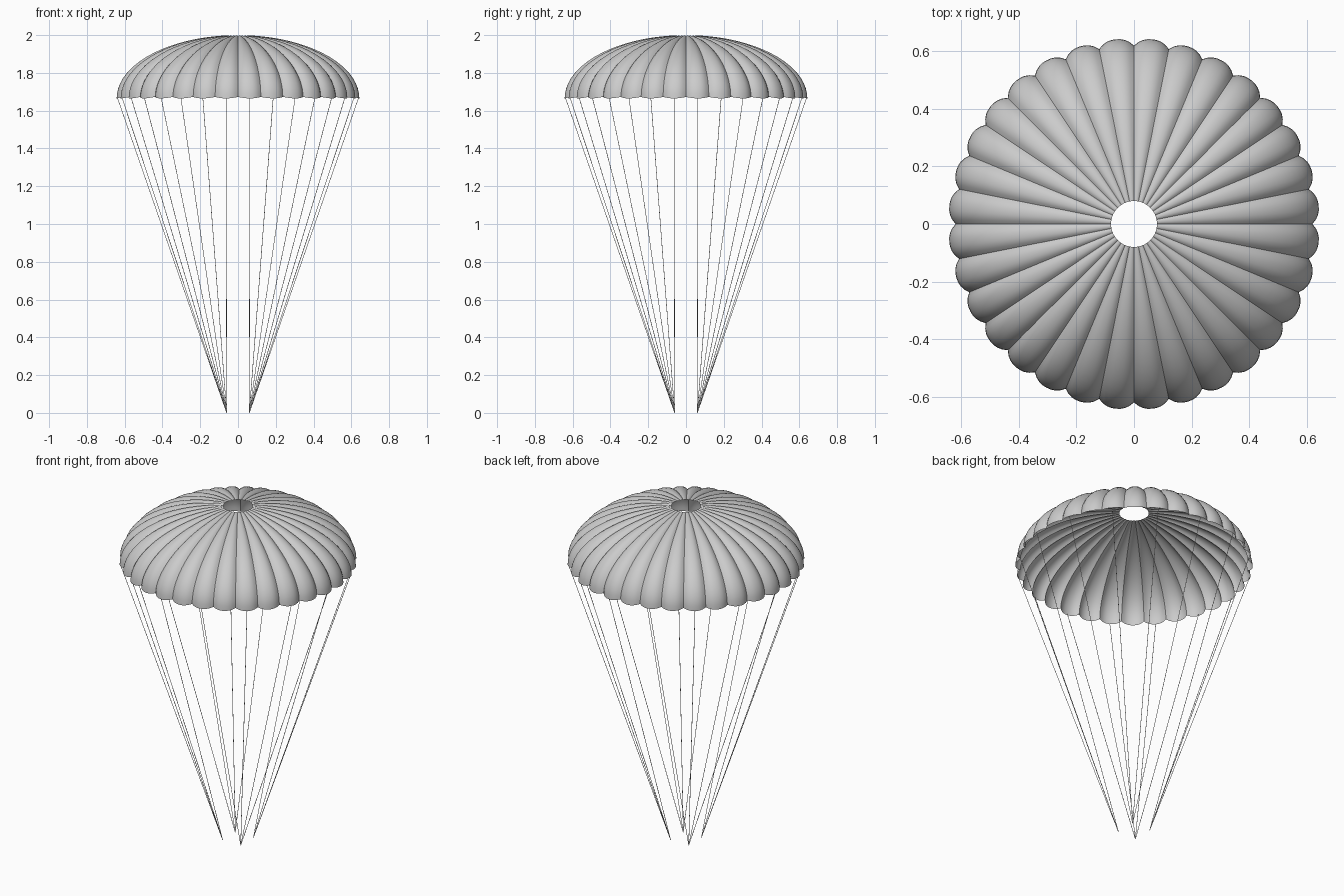
import bpy, bmesh
from math import sin, cos, pi, radians

if "Cube" in bpy.data.objects:
    bpy.data.objects.remove(bpy.data.objects["Cube"])

GORES = 32        # fabric panels
SEG = 8           # facets across each panel
RINGS = 18        # rings from vent to rim
A, B, Z0 = 0.645, 0.335, 1.665   # canopy half-width, height, rim level


def canopy_point(t, a, s):
    """Point on the canopy: t = angle from apex, a = azimuth, s = -1..1 across a gore."""
    r, z = A * sin(t), Z0 + B * cos(t)
    # surface normal of the elliptical profile
    nr, nz = sin(t) / A, cos(t) / B
    n = (nr * nr + nz * nz) ** 0.5
    inset = 0.039 * r * abs(s) ** 2.4
    r -= inset * nr / n
    z -= inset * nz / n
    # scalloped hem: seams are pulled up at the rim
    z += 0.008 * abs(s) ** 2 * (t / (pi / 2)) ** 8
    return (r * cos(a), r * sin(a), z)


# Canopy with puffed gores and an open vent at the top
bm = bmesh.new()
t0 = 0.124
count = GORES * SEG
rows = []
for i in range(RINGS + 1):
    t = t0 + (pi / 2 - t0) * i / RINGS
    rows.append([bm.verts.new(canopy_point(t, 2 * pi * j / count, 2 * (j % SEG) / SEG - 1))
                 for j in range(count)])
for up, low in zip(rows, rows[1:]):
    for j in range(count):
        k = (j + 1) % count
        bm.faces.new((up[j], low[j], low[k], up[k]))
mesh = bpy.data.meshes.new("canopy")
bm.to_mesh(mesh)
bm.free()
canopy = bpy.data.objects.new("canopy", mesh)
bpy.context.collection.objects.link(canopy)
bpy.context.view_layer.objects.active = canopy
canopy.select_set(True)
bpy.ops.object.shade_smooth_by_angle(angle=radians(30))

# Suspension lines: one from every second gore, gathered at four points
curve = bpy.data.curves.new("suspension_lines", 'CURVE')
curve.dimensions = '3D'
curve.bevel_depth = 0.0015
curve.bevel_resolution = 1
curve.use_fill_caps = True
for k in range(16):
    a = radians(16.875 + 22.5 * k)
    x, y = cos(a), sin(a)
    foot = (0.06 if x > 0 else -0.06, 0.06 if y > 0 else -0.06, 0.0)
    line = curve.splines.new('POLY')
    line.points.add(1)
    line.points[0].co = (0.642 * x, 0.642 * y, 1.67, 1)
    line.points[1].co = (*foot, 1)
lines = bpy.data.objects.new("suspension_lines", curve)
bpy.context.collection.objects.link(lines)
